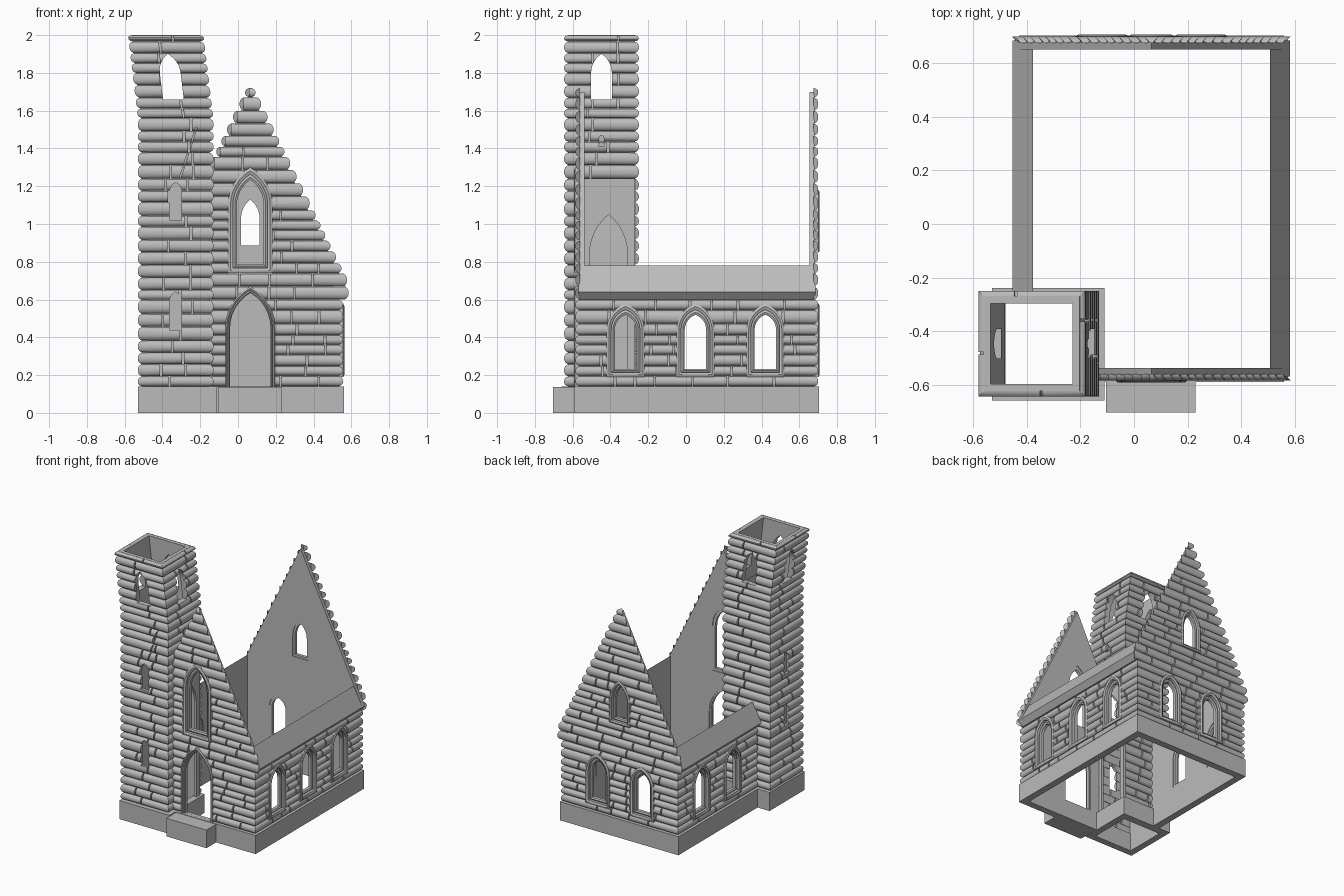
import bpy, bmesh, math, random
from mathutils import Vector

random.seed(4)
if "Cube" in bpy.data.objects:
    bpy.data.objects.remove(bpy.data.objects["Cube"])

stone = bpy.data.materials.new("stone_grey")
stone.use_nodes = True
stone.diffuse_color = (0.5, 0.5, 0.5, 1)
stone.node_tree.nodes["Principled BSDF"].inputs["Base Color"].default_value = (0.5, 0.5, 0.5, 1)

D = 0.02            # how far stones stand out
T = 0.027           # wall thickness
MID = 0.065         # nave centre line
HALF = 0.47         # nave half width
PEAK, PITCH = 1.70, 0.489
BASE, EAVE = 0.14, 0.6
LEAN_Z = 1.56       # tower leans above this height
made = []


def side(axis, at, sign):
    """Map wall coordinates (along, outward, up) to the model."""
    if axis == "x":
        return lambda u, w, z: Vector((at + sign * w, u, z))
    return lambda u, w, z: Vector((u, at + sign * w, z))


def finish(name, bm):
    bmesh.ops.recalc_face_normals(bm, faces=bm.faces)
    me = bpy.data.meshes.new(name)
    bm.to_mesh(me)
    bm.free()
    me.materials.append(stone)
    ob = bpy.data.objects.new(name, me)
    bpy.context.collection.objects.link(ob)
    made.append(ob)
    return ob


def loft(bm, rings, cap=True):
    """Skin closed rings of equal length."""
    vs = [[bm.verts.new(p) for p in r] for r in rings]
    n = len(vs[0])
    pairs = list(zip(vs, vs[1:])) if cap else list(zip(vs, vs[1:] + vs[:1]))
    for a, b in pairs:
        for i in range(n):
            j = (i + 1) % n
            bm.faces.new((a[i], a[j], b[j], b[i]))
    if cap:
        bm.faces.new(vs[0])
        bm.faces.new(vs[-1])


def prism(bm, f, pts, w0, w1):
    loft(bm, [[f(u, w, z) for u, z in pts] for w in (w0, w1)])


def rect(u0, u1, z0, z1):
    return [(u0, z0), (u1, z0), (u1, z1), (u0, z1)]


def box(bm, x0, x1, y0, y1, z0, z1):
    prism(bm, side("y", 0, 1), rect(x0, x1, z0, z1), y0, y1)


def arch(c, a, z0, zs, zt, t=0.0):
    """Pointed arch outline, shrunk inward by t."""
    a, z0, zt = a - t, z0 + t, zt - 1.4 * t
    h = zt - zs
    k = max(0, (h * h - a * a) / (2 * a))
    end = math.atan2(h, k)
    arc = [((a + k) * math.cos(end * i / 6) - k, zs + (a + k) * math.sin(end * i / 6))
           for i in range(6)]
    right = [(a, z0)] + arc
    return ([(c + u, z) for u, z in right] + [(c, zt)]
            + [(c - u, z) for u, z in reversed(right)])


def cut(ob, f, holes):
    """Cut outlines out of an object; each hole is (outline, inner depth)."""
    if not holes:
        return
    bm = bmesh.new()
    for pts, w0 in holes:
        prism(bm, f, pts, w0, 0.09)
    cutter = finish("cutter", bm)
    cutter.hide_render = True
    mod = ob.modifiers.new("openings", "BOOLEAN")
    mod.object, mod.operation, mod.solver = cutter, "DIFFERENCE", "EXACT"
    dg = bpy.context.evaluated_depsgraph_get()
    me = bpy.data.meshes.new_from_object(ob.evaluated_get(dg))
    ob.modifiers.clear()
    ob.data = me
    made.remove(cutter)
    bpy.data.objects.remove(cutter)


def frame(name, f, spec, t):
    """Raised outer moulding and a recessed inner one."""
    bm = bmesh.new()
    for t0, t1, w0, w1 in ((0, t, -0.01, D + 0.008), (t, 1.8 * t, -0.022, 0.008)):
        o, i = arch(*spec, t0), arch(*spec, t1)
        m = arch(*spec, (t0 + t1) / 2)
        sections = ((o, w0), (o, w1 - 0.006), (m, w1), (i, w1 - 0.006), (i, w0))
        loft(bm, [[f(u, w, z) for u, z in pts] for pts, w in sections], cap=False)
    finish(name, bm)


def brick(bm, f, u0, u1, z0, z1, e0, e1):
    """Pillow-fronted stone; e0/e1 mitre its ends around a corner."""
    profile = ((-0.2, 0), (0.15, 0.02), (0.7, 0.14), (1, 0.36), (1, 0.64),
               (0.7, 0.86), (0.15, 0.98), (-0.2, 1))
    rings = []
    for u, e in ((u0, -e0), (u1, e1)):
        rings.append([f(u + e * max(w, 0) * D, w * D, z0 + q * (z1 - z0)) for w, q in profile])
    loft(bm, rings)


def courses(z0, z1, h):
    zs = [z0]
    while zs[-1] < z1 - 1.4 * h:
        zs.append(zs[-1] + h * random.uniform(0.8, 1.2))
    return list(zip(zs, zs[1:] + [z1]))


def stones(name, f, rows, span, holes, corners=(1, 1)):
    """Lay rows of stones; span(z) gives the ends of each row."""
    bm = bmesh.new()
    for z0, z1 in rows:
        a, b = span((z0 + z1) / 2)
        if b - a < 0.012:
            continue
        u = a
        while u < b:
            v = u + random.uniform(0.1, 0.27)
            if v > b - 0.07:
                v = b
            brick(bm, f, u + (0.005 if u > a else 0), v - (0.005 if v < b else 0),
                  z0 + 0.001, z1 - 0.001,
                  corners[0] if u == a else 0, corners[1] if v == b else 0)
            u = v
    cut(finish(name, bm), f, holes)


def wall(name, f, outlines, holes):
    bm = bmesh.new()
    for pts in outlines:
        prism(bm, f, pts, -T, 0)
    cut(finish(name, bm), f, holes)


# Nave: front and back gables
front, back = side("y", -0.565, -1), side("y", 0.68, 1)
right, left = side("x", MID + HALF, 1), side("x", MID - HALF, -1)
nave_rows = courses(BASE, EAVE, 0.062) + courses(EAVE, 1.72, 0.062)


def gable_half(z):
    return HALF if z < EAVE else min(HALF + 0.03, PITCH * (PEAK + 0.01 - z))


def gable_span(z):
    return MID - gable_half(z), MID + gable_half(z)


def cut_span(z):
    return max(-0.14, MID - gable_half(z)), MID + gable_half(z)


eave_out = PITCH * (PEAK - 0.64)
right_edge = [(MID + HALF, 0), (MID + HALF, EAVE), (MID + eave_out, 0.64), (MID, PEAK)]
front_shape = right_edge + [(-0.15, PEAK - (MID + 0.15) / PITCH), (-0.15, 0)]
back_shape = right_edge + [(2 * MID - u, z) for u, z in reversed(right_edge[:3])]

window = (0.1, 0.19, 0.44, 0.58)
front_arches = [("door", (MID, 0.132, 0.115, 0.45, 0.67), 0.014),
                ("tall_window", (MID, 0.118, 0.74, 1.1, 1.30), 0.026)]
back_arches = [("gable_window", (MID, 0.085, 0.85, 1.03, 1.18), 0.02),
               ("back_window_a", (MID - 0.185,) + window, 0.024),
               ("back_window_b", (MID + 0.185,) + window, 0.024)]
right_arches = [("right_window_%d" % i, (y,) + window, 0.024) for i, y in enumerate((-0.32, 0.05, 0.42))]
left_arches = [("left_window_%d" % i, (y,) + window, 0.024) for i, y in enumerate((0.05, 0.42))]

side_rows = [r for r in nave_rows if r[1] < EAVE + 0.01]
nave = (("front", front, front_shape, front_arches, nave_rows, cut_span, (0, 1)),
        ("back", back, back_shape, back_arches, nave_rows, gable_span, (1, 1)),
        ("right", right, rect(-0.565, 0.68, 0, 0.62), right_arches, side_rows,
         lambda z: (-0.565, 0.68), (1, 1)),
        ("left", left, rect(-0.27, 0.68, 0, 0.62), left_arches, side_rows,
         lambda z: (-0.25, 0.68), (0, 1)))
for name, f, shape, arches, rows, span, corners in nave:
    holes = [(arch(*spec, t), -0.05) for _, spec, t in arches]
    wall(name + "_wall", f, [shape], holes)
    stones(name + "_stones", f, rows, span, holes, corners)
    for label, spec, t in arches:
        frame(label + "_frame", f, spec, t)

# Sloping eaves along both side walls
for name, s, y0 in (("right_eave", 1, -0.57), ("left_eave", -1, -0.255)):
    bm = bmesh.new()
    section = [(HALF - T, EAVE), (HALF + 0.015, EAVE), (eave_out, 0.64), (HALF - T, 0.78)]
    prism(bm, side("y", 0, 1), [(MID + s * u, z) for u, z in section], y0, 0.685)
    finish(name, bm)

# Tower, with its leaning belfry
X0, X1, Y0, Y1 = -0.51, -0.15, -0.625, -0.27
CX, CY = (X0 + X1) / 2, (Y0 + Y1) / 2
tower_start = len(made)
tower_rows = courses(BASE, LEAN_Z, 0.062) + courses(LEAN_Z, 2.0, 0.055)
high_rows = [r for r in tower_rows if r[0] > 1.22]
low_rows = [r for r in tower_rows if r[0] <= 1.22]
belfry = (0.055, 1.66, 1.8, 1.9)
crack = [(-0.224, 1.51), (-0.312, 1.24), (-0.304, 1.24), (-0.216, 1.51)]
slits = [(arch(CX, 0.032, z, z + 0.15, z + 0.2), -0.05) for z in (0.44, 1.02)]
arrow_slits = [(arch(CY, 0.025, z, z + 0.12, z + 0.16), 0.0) for z in (0.57, 0.96)]
doorway = (arch(-0.41, 0.1, BASE, 0.84, 1.05), -0.05)
niche = (arch(CY, 0.013, 1.41, 1.45, 1.47), 0.0)

tower_front, tower_back = side("y", Y0, -1), side("y", Y1, 1)
tower_left, tower_right = side("x", X0, -1), side("x", X1, 1)
for name, f, a, b, c, extra, rows in (
        ("front", tower_front, X0, X1, CX, slits + [(crack, 0.003)], tower_rows),
        ("back", tower_back, X0, X1, CX, [], tower_rows),
        ("left", tower_left, Y0, Y1, CY, arrow_slits, tower_rows),
        ("right", tower_right, Y0, Y1, CY, [doorway, niche], high_rows)):
    holes = [(arch(c, *belfry), -0.05)] + extra
    wall("tower_%s_wall" % name, f, [rect(a, b, 0, LEAN_Z), rect(a, b, LEAN_Z, 2.0)],
         [h for h in holes if h[1] < 0])
    stones("tower_%s_stones" % name, f, rows, lambda z: (a, b), holes)
# Tower corner stones beside the front gable, and the plain wall inside the nave
stones("tower_corner_stones", tower_right, low_rows, lambda z: (Y0, -0.566), [], (1, 0))
bm = bmesh.new()
prism(bm, tower_right, rect(-0.566, Y1, 0, 1.24), 0.001, D)
cut(finish("tower_inner_panel", bm), tower_right, [doorway])
for ob in made[tower_start:]:
    for v in ob.data.vertices:
        v.co.x -= 0.12 * max(0, v.co.z - LEAN_Z)

# Plinth and doorstep
bm = bmesh.new()
P = 0.05
for x0, x1, y0, y1 in ((-0.53, -0.11, -0.66, -0.24), (-0.43, 0.56, -0.59, 0.705)):
    nave_part = x1 > 0
    box(bm, -0.11 if nave_part else x0, x1, y0, y0 + P, 0, BASE)
    box(bm, x0, x1, y1 - P, y1, 0, BASE)
    box(bm, x0, x0 + P, -0.24 if nave_part else y0 + P, y1 - P, 0, BASE)
    box(bm, x1 - P, x1, y0 + P, y1 - P, 0, BASE)
finish("plinth", bm)
bm = bmesh.new()
box(bm, -0.105, 0.23, -0.705, -0.59, 0, BASE - 0.003)
finish("doorstep", bm)

# Soft stones with crisp edges
bpy.ops.object.select_all(action="DESELECT")
for ob in made:
    ob.select_set(True)
bpy.context.view_layer.objects.active = made[0]
bpy.ops.object.shade_smooth_by_angle(angle=math.radians(40))
